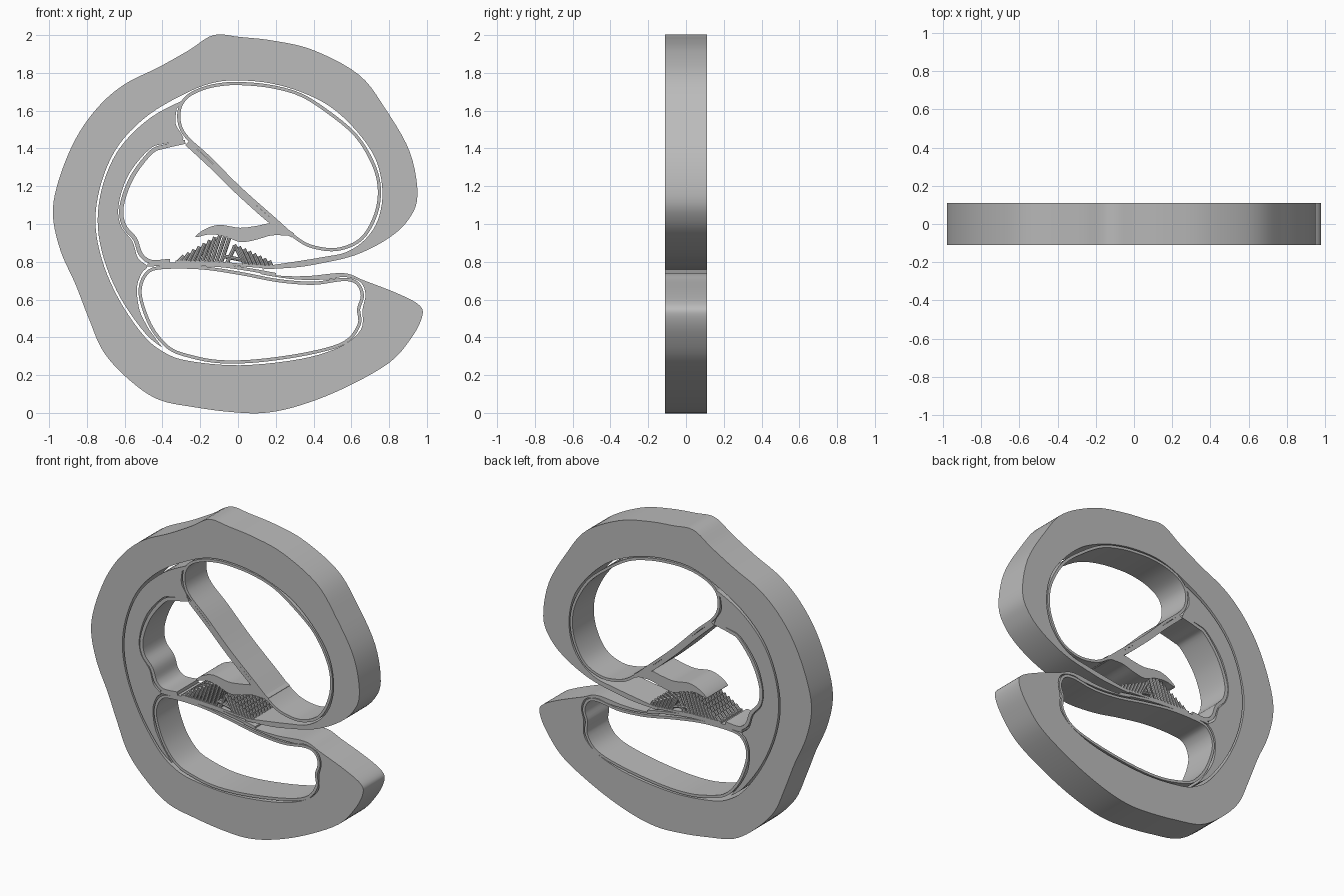
import bpy, math
from mathutils import Matrix, Vector

if "Cube" in bpy.data.objects:
    bpy.data.objects.remove(bpy.data.objects["Cube"])

HALF = 0.11  # half thickness of the slab

grey = bpy.data.materials.new("plain grey")
grey.diffuse_color = (0.5, 0.5, 0.5, 1)
grey.use_nodes = True
grey.node_tree.nodes["Principled BSDF"].inputs["Base Color"].default_value = grey.diffuse_color


def smooth(pts, closed=True, steps=5):
    """Rounded line through points given in hundredths of a unit."""
    p = [Vector(q) / 100 for q in pts]
    n, out = len(p), []
    for i in range(n if closed else n - 1):
        if closed:
            a, b, c, d = (p[(i + k) % n] for k in (-1, 0, 1, 2))
        else:
            a, b, c, d = (p[min(max(i + k, 0), n - 1)] for k in (-1, 0, 1, 2))
        for s in range(steps):
            t = s / steps
            out.append(0.5 * (2 * b + (c - a) * t + (2 * a - 5 * b + 4 * c - d) * t * t
                              + (3 * b - a - 3 * c + d) * t ** 3))
    return out if closed else out + [p[-1]]


def offset(line, dist, closed=True):
    """Shift a line sideways to its right (outwards on a counter-clockwise loop)."""
    n, out = len(line), []
    for i, q in enumerate(line):
        if closed:
            t = line[(i + 1) % n] - line[i - 1]
        else:
            t = line[min(i + 1, n - 1)] - line[max(i - 1, 0)]
        t.normalize()
        out.append(q + Vector((t.y, -t.x)) * dist)
    return out


def finish(ob):
    ob.data.materials.clear()
    ob.data.materials.append(grey)
    ob.data.shade_smooth()
    ob.data.set_sharp_from_angle(angle=math.radians(30))


def slab(name, *loops, half=HALF):
    """Filled profile (later loops are holes) given thickness along y."""
    cu = bpy.data.curves.new(name, 'CURVE')
    cu.dimensions, cu.fill_mode, cu.extrude = '2D', 'BOTH', half
    for loop in loops:
        sp = cu.splines.new('POLY')
        sp.points.add(len(loop) - 1)
        for pt, q in zip(sp.points, loop):
            pt.co = (q.x, q.y, 0, 1)
        sp.use_cyclic_u = True
    tmp = bpy.data.objects.new(name + "_curve", cu)
    bpy.context.collection.objects.link(tmp)
    bpy.context.view_layer.update()
    me = bpy.data.meshes.new_from_object(tmp.evaluated_get(bpy.context.evaluated_depsgraph_get()))
    bpy.data.objects.remove(tmp)
    me.transform(Matrix.Rotation(math.pi / 2, 4, 'X'))
    me.name = name
    ob = bpy.data.objects.new(name, me)
    bpy.context.collection.objects.link(ob)
    finish(ob)


def strip(name, pts, width):
    line = smooth(pts, False)
    w = width / 200
    slab(name, offset(line, w, False) + offset(line, -w, False)[::-1])


def lining(name, pts, width):
    hole = smooth(pts)[::-1]
    slab(name, offset(hole, width / 100), hole)


# Outer wall: open C shape, outside edge then inside edge
outside = [(12, 74), (24, 72.5), (38, 72.5), (56, 74), (67, 70), (85, 63), (96, 57), (97.5, 51),
           (92, 40), (80, 26.5), (56, 13), (33, 4), (14, 0), (-4, 0.5), (-23, 3), (-42, 7),
           (-57, 17), (-71, 32), (-79, 50), (-86, 68), (-94, 86), (-98, 105), (-95, 123),
           (-86, 145), (-74, 162), (-60, 174), (-42, 183), (-26, 192), (-13, 200), (1, 199),
           (19, 197), (40, 192), (64, 179), (78, 161), (91, 138), (95, 115), (90, 102),
           (79, 92), (62, 83.5), (43, 79), (30, 77), (13, 76)]
inside = [(13, 77.5), (33, 80.5), (45, 82.5), (57, 85), (67, 91.5), (74, 102), (76.5, 117),
          (73, 134), (63, 149), (49, 162), (33, 170), (17, 174.5), (1, 176), (-12, 175),
          (-26, 170), (-47, 158), (-63, 142), (-72, 123), (-75.5, 102), (-72, 81), (-63, 60),
          (-50, 41), (-39, 32), (-26, 27.5), (1, 25.2), (33, 28.5), (54, 35), (65, 44),
          (66, 55), (67.5, 63), (64.5, 69.5), (56, 72), (48, 70.7), (33, 70.5), (20, 72), (12, 73.5)]
slab("outer_wall", smooth(outside, False) + smooth(inside, False))

# Linings of the two large canals
lining("upper_canal_lining",
       [(1, 173.5), (17, 172), (33, 167.5), (48, 158), (62, 146), (71, 131), (74, 118), (72, 105),
        (65, 93), (54, 87.7), (43, 88), (33, 92), (19, 104), (1, 120), (-15, 136), (-26, 146),
        (-30, 153), (-30, 161), (-26, 167), (-18, 171), (-9, 173)][::1], 1.7)
lining("lower_canal_lining",
       [(-41, 76), (-20, 76), (1, 73), (19, 69.5), (33, 68), (43, 68), (56, 69.8), (62.5, 68),
        (65, 62), (63, 55), (63.3, 47), (56, 38), (38, 32.5), (11, 28.5), (-10, 28), (-26, 31),
        (-36, 35), (-44, 44), (-49, 55), (-51, 65), (-48, 73)], 1.7)

# Crescent cushion between the wall and the middle duct
crescent_left = [(-27, 166.5), (-46, 156.5), (-62, 141), (-71, 122.5), (-74.3, 102), (-71, 81.5),
                 (-62, 60.5), (-49, 42), (-40, 34.5)]
crescent_right = [(-47, 44), (-52, 54), (-53.5, 66), (-51, 74), (-48, 77.5), (-53, 82), (-56, 91),
                  (-62, 99), (-63.2, 110), (-58, 126), (-47, 139.5), (-39, 142.5), (-29, 144.5),
                  (-33, 153), (-32.5, 161)]
slab("crescent_cushion", smooth(crescent_left, False) + smooth(crescent_right, False))

# Thin membranes and duct lining
strip("duct_lining", [(-28, 143.5), (-39, 141), (-46, 138), (-56, 125), (-61.5, 110), (-60.5, 99.5),
                      (-54.5, 92), (-51.5, 84), (-46, 80), (-36, 80.5)], 2.2)
strip("diagonal_membrane", [(-27, 142.7), (-14, 130.7), (1, 116), (18, 101), (29, 94)], 2.6)
strip("floor_membrane", [(-48, 78.3), (-30, 78.8), (-10, 78), (5, 76), (20, 73.3)], 1.6)
strip("ridge_base", [(-33, 80), (-10, 79.3), (5, 78), (19, 77)], 1.4)

# Overhanging flap
slab("overhanging_flap", smooth([(-22.5, 93), (-18, 97), (-10, 99.5), (1, 98), (10, 99), (18, 100),
                                 (29, 94.3), (18, 94), (9, 91.5), (1, 90.5), (-7, 93.5), (-15, 94.5)]))

# Leaning rods in rows through the thickness: base x, base z, top x, top z
rods = []
for i in range(10):
    t = i / 9
    rods.append((-0.32 + 0.23 * t, 0.795, -0.285 + 0.245 * t, 0.83 + 0.112 * min(1, t * 1.35)))
for i in range(7):
    t = i / 6
    rods.append((0.05 + 0.13 * t, 0.78 - 0.01 * t, 0.005 + 0.16 * t, 0.88 - 0.075 * t))
rods += [(-0.06, 0.79, -0.015, 0.885), (0.04, 0.78, -0.02, 0.89), (-0.08, 0.83, 0.02, 0.81)]


def rod_mesh(verts, faces, a, b, r, sides=8):
    d = (b - a).normalized()
    u, v = Vector((0, 1, 0)), d.cross(Vector((0, 1, 0)))
    k = len(verts)
    for end in (a, b):
        for s in range(sides):
            g = math.tau * s / sides
            verts.append(end + (u * math.cos(g) + v * math.sin(g)) * r)
    for s in range(sides):
        t = (s + 1) % sides
        faces.append((k + s, k + sides + s, k + sides + t, k + t))
    faces.append([k + s for s in range(sides)])
    faces.append([k + sides + s for s in reversed(range(sides))])


verts, faces = [], []
for row in range(8):
    y = -0.098 + 0.028 * row
    for x0, z0, x1, z1 in rods:
        rod_mesh(verts, faces, Vector((x0, y, z0)), Vector((x1, y, z1)), 0.0105)
me = bpy.data.meshes.new("leaning_rods")
me.from_pydata(verts, [], faces)
ob = bpy.data.objects.new("leaning_rods", me)
bpy.context.collection.objects.link(ob)
finish(ob)
